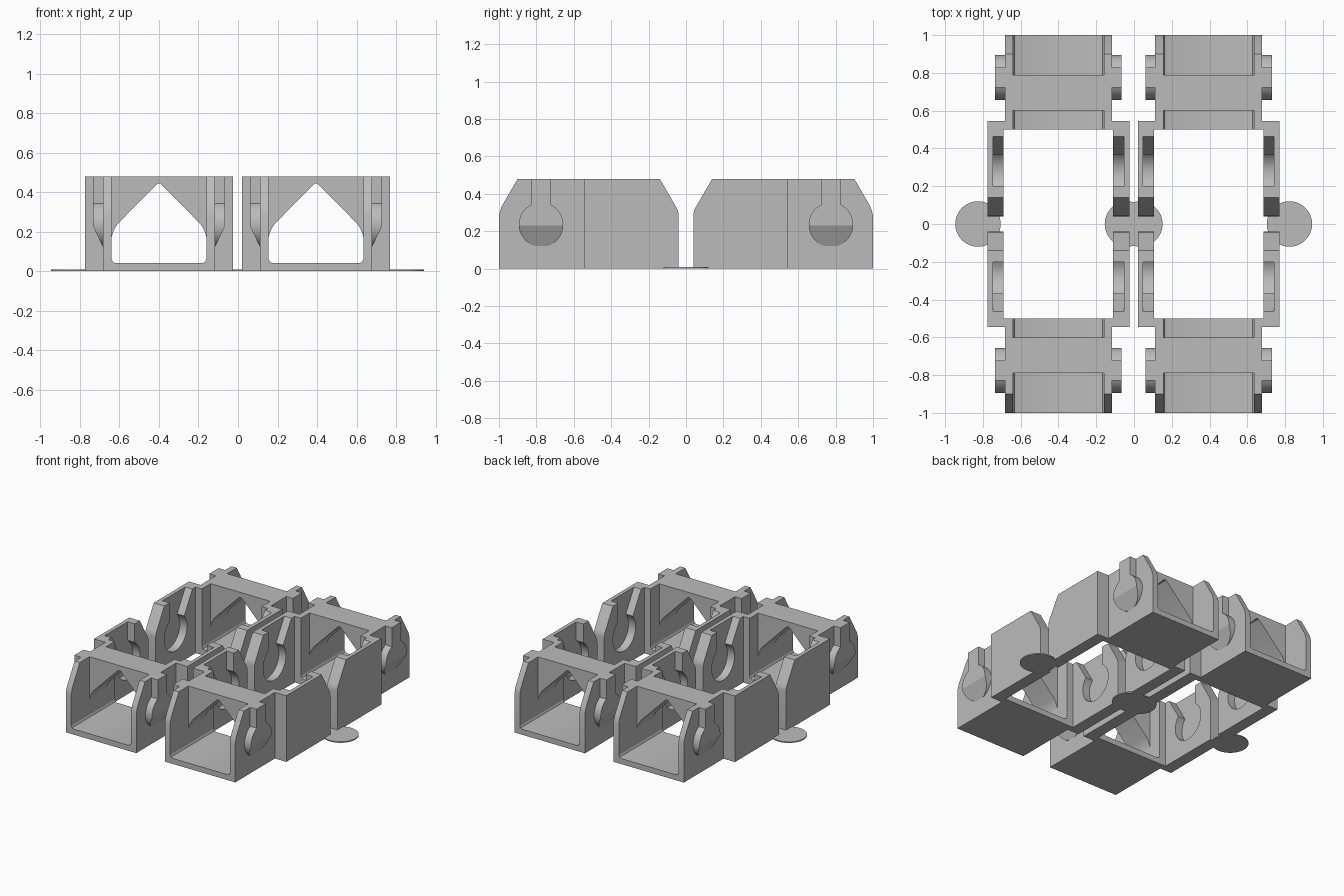
import bpy, bmesh, math
from mathutils import Matrix, Vector

cube = bpy.data.objects.get("Cube")
if cube:
    bpy.data.objects.remove(cube)

grey = bpy.data.materials.new("plain_grey")
grey.use_nodes = True
grey.diffuse_color = (0.5, 0.5, 0.5, 1)
grey.node_tree.nodes["Principled BSDF"].inputs["Base Color"].default_value = (0.5, 0.5, 0.5, 1)

HEIGHT = 0.48
PIN_Z = 0.235
OUTER, NARROW, INNER = 0.375, 0.283, 0.24


def prism(axis, start, end, outline):
    """Extrude a 2D outline along an axis."""
    place = {"x": lambda u, v: (start, u, v),
             "y": lambda u, v: (u, start, v),
             "z": lambda u, v: (u, v, start)}[axis]
    bm = bmesh.new()
    face = bm.faces.new([bm.verts.new(place(u, v)) for u, v in outline])
    moved = bmesh.ops.extrude_face_region(bm, geom=[face], use_keep_orig=True)["geom"]
    shift = Vector([end - start if a == axis else 0 for a in "xyz"])
    bmesh.ops.translate(bm, vec=shift, verts=[g for g in moved if isinstance(g, bmesh.types.BMVert)])
    bmesh.ops.recalc_face_normals(bm, faces=bm.faces)
    return bm


def slice_off(bm, point, normal):
    """Remove everything on the normal side of a plane and cap the cut."""
    bmesh.ops.bisect_plane(bm, geom=bm.verts[:] + bm.edges[:] + bm.faces[:],
                           plane_co=point, plane_no=normal, clear_outer=True)
    bmesh.ops.holes_fill(bm, edges=[e for e in bm.edges if e.is_boundary])
    bmesh.ops.recalc_face_normals(bm, faces=bm.faces)


def to_mesh(bm, name, mirrored=False):
    if mirrored:
        copy = bmesh.ops.duplicate(bm, geom=bm.verts[:] + bm.edges[:] + bm.faces[:])["geom"]
        bmesh.ops.scale(bm, vec=(-1, 1, 1), verts=[g for g in copy if isinstance(g, bmesh.types.BMVert)])
        bmesh.ops.recalc_face_normals(bm, faces=bm.faces)
    mesh = bpy.data.meshes.new(name)
    bm.to_mesh(mesh)
    bm.free()
    return mesh


def add(name, mesh):
    obj = bpy.data.objects.new(name, mesh)
    bpy.context.scene.collection.objects.link(obj)
    return obj


def arc(cy, cz, radius, a, b, steps=36):
    angles = [math.radians(a + (b - a) * i / steps) for i in range(steps + 1)]
    return [(cy + radius * math.cos(t), cz + radius * math.sin(t)) for t in angles]


parts = {}

# Wide side walls with rounded-off shoulder and a keyhole socket inside
wall = prism("x", 0.29, OUTER, [(0.04, 0), (0.545, 0), (0.545, HEIGHT), (0.14, HEIGHT),
                                (0.053, 0.33), (0.043, 0.31), (0.04, 0.29)])
socket = prism("x", 0.25, 0.347, arc(0.27, PIN_Z, 0.13, 41, -237.5) + [(0.2, 0.5), (0.475, 0.5)])
wall_obj = add("side_wall", to_mesh(wall, "side_wall", True))
cutter = add("socket_cutter", to_mesh(socket, "socket_cutter", True))
cutter.hide_render = True
cut = wall_obj.modifiers.new("socket", "BOOLEAN")
cut.operation, cut.solver, cut.object = "DIFFERENCE", "EXACT", cutter
depsgraph = bpy.context.evaluated_depsgraph_get()
parts["side_walls"] = bpy.data.meshes.new_from_object(wall_obj.evaluated_get(depsgraph))
bpy.data.objects.remove(wall_obj)
bpy.data.objects.remove(cutter)

# Posts joining the wide walls to the narrow tray
parts["corner_posts"] = to_mesh(prism("x", 0.27, 0.3, [(0.5, 0), (0.545, 0), (0.545, HEIGHT), (0.5, HEIGHT)]),
                                "corner_posts", True)

# Narrow tray: floor and two upright sides with sloped ends
half = [(INNER, HEIGHT), (INNER, 0.06), (0.233, 0.046), (0.22, 0.04)]
tray = prism("y", 0.5, 1.0, [(-NARROW, 0), (NARROW, 0), (NARROW, HEIGHT)] + half
             + [(-x, z) for x, z in reversed(half)] + [(-NARROW, HEIGHT)])
slice_off(tray, (0, 0.9, HEIGHT), (0, 0.15, 0.087))
slice_off(tray, (0, 1.0, 0.285), (0, 0.045, 0.013))
parts["tray"] = to_mesh(tray, "tray")

# Bridge across the tray with a gabled opening
edge = [(0.242, HEIGHT), (0.242, 0.165), (0.235, 0.19), (0.225, 0.215), (0.21, 0.238),
        (0.015, 0.436), (0.006, 0.443)]
parts["bridge"] = to_mesh(prism("y", 0.6, 0.79, edge + [(-x, z) for x, z in reversed(edge)]), "bridge")

# Keyhole pegs, tapered on the lower half
peg = prism("x", 0.275, 0.335, arc(0.775, PIN_Z, 0.119, 63.6, -243.6) + [(0.722, HEIGHT), (0.828, HEIGHT)])
slice_off(peg, (0.335, 0.775, 0.23), (0.11, 0, -0.052))
parts["pegs"] = to_mesh(peg, "pegs", True)

# Thin round pad below each open end
pad = prism("z", 0, 0.008, arc(0, 0, 0.12, 0, 354.375, 63))
pad_mesh = to_mesh(pad, "pad")

for mesh in list(parts.values()) + [pad_mesh]:
    mesh.materials.clear()
    mesh.materials.append(grey)
    mesh.shade_smooth()
    mesh.set_sharp_from_angle(angle=math.radians(25))

# Four links, the front pair turned to face the back pair
for side, x in (("left", 0.395), ("right", -0.4)):
    for end, turn in (("back", 0), ("front", math.pi)):
        for name, mesh in parts.items():
            obj = add(f"{end}_{side}_{name}", mesh)
            obj.matrix_world = Matrix.Translation((x, 0, 0)) @ Matrix.Rotation(turn, 4, "Z")
for name, x in (("outer_left", 0.823), ("inner_left", 0.031),
                ("inner_right", -0.035), ("outer_right", -0.826)):
    add(name + "_pad", pad_mesh).location.x = x
